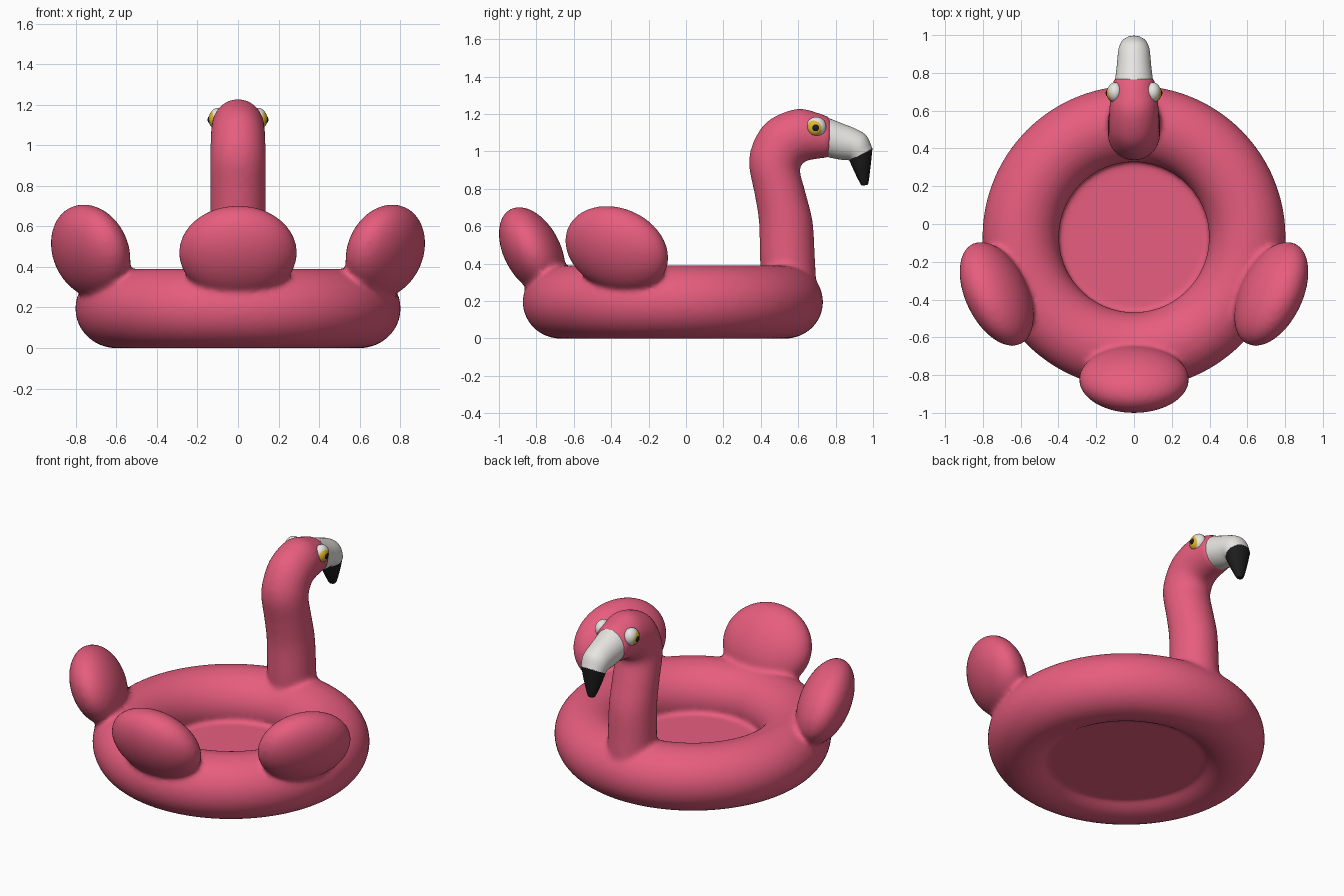
import bpy, bmesh
from math import cos, sin, tau
from mathutils import Matrix, Vector

if "Cube" in bpy.data.objects:
    bpy.data.objects.remove(bpy.data.objects["Cube"])


def material(name, color):
    m = bpy.data.materials.new(name)
    m.diffuse_color = (*color, 1)
    m.use_nodes = True
    m.node_tree.nodes["Principled BSDF"].inputs["Base Color"].default_value = m.diffuse_color
    return m


PINK = material("pink", (0.80, 0.11, 0.21))
WHITE = material("white", (0.80, 0.79, 0.76))
BLACK = material("black", (0.012, 0.012, 0.012))
YELLOW = material("yellow", (0.75, 0.48, 0.03))


def loft(bm, rings, closed=False):
    """Skin rings of points; cap the ends unless the loft closes on itself."""
    rows = [[bm.verts.new(p) for p in ring] for ring in rings]
    n = len(rows[0])
    pairs = list(zip(rows, rows[1:])) + ([(rows[-1], rows[0])] if closed else [])
    for a, b in pairs:
        for i in range(n):
            j = (i + 1) % n
            bm.faces.new((a[i], a[j], b[j], b[i]))
    if not closed:
        bm.faces.new(rows[0])
        bm.faces.new(rows[-1])


def tube_rings(sections, sides=40, steps=5):
    """Sections (y, z outer, y, z inner, half width) smoothed into elliptical rings."""
    s = [Vector(v) for v in sections]
    s = [2 * s[0] - s[1]] + s + [2 * s[-1] - s[-2]]
    fine = []
    for a, b, c, d in zip(s, s[1:], s[2:], s[3:]):
        for k in range(steps):
            t = k / steps
            fine.append(0.5 * (2 * b + (c - a) * t + (2 * a - 5 * b + 4 * c - d) * t * t
                               + (3 * b - a - 3 * c + d) * t ** 3))
    fine.append(s[-2])
    rings = []
    for oy, oz, iy, iz, w in fine:
        out, inn = Vector((0, oy, oz)), Vector((0, iy, iz))
        mid, half = (out + inn) / 2, (out - inn) / 2
        rings.append([mid + half * cos(tau * i / sides) + Vector((w * sin(tau * i / sides), 0, 0))
                      for i in range(sides)])
    return rings


def ellipsoid(bm, center, rows):
    m = Matrix.Translation(center) @ Matrix(rows).to_4x4()
    bmesh.ops.create_uvsphere(bm, u_segments=40, v_segments=24, radius=1, matrix=m)


def finish(bm, name, mat):
    bmesh.ops.recalc_face_normals(bm, faces=bm.faces)
    for f in bm.faces:
        f.smooth = len(f.verts) <= 4
    me = bpy.data.meshes.new(name)
    bm.to_mesh(me)
    bm.free()
    me.materials.append(mat)
    ob = bpy.data.objects.new(name, me)
    bpy.context.collection.objects.link(ob)
    return ob


# Inflatable body: ring and floor
body = bmesh.new()
rings = []
for i in range(96):
    a = tau * i / 96
    ring = []
    for j in range(40):
        b = tau * j / 40
        r = 0.6 + 0.203 * cos(b)
        ring.append((r * cos(a), r * sin(a) - 0.07, 0.195 + 0.196 * sin(b)))
    rings.append(ring)
loft(body, rings, closed=True)
bmesh.ops.create_cone(body, cap_ends=True, segments=64, radius1=0.5, radius2=0.5,
                      depth=0.08, matrix=Matrix.Translation((0, -0.07, 0.09)))

# Tail and side wings as leaning ellipsoids
ellipsoid(body, (0, -0.823, 0.47), ((0.292, 0, 0), (0, 0.178, 0), (0, -0.092, 0.214)))
for s in (-1, 1):
    ellipsoid(body, (s * 0.727, -0.37, 0.477),
              ((0.197, 0, 0), (s * 0.118, 0.25, 0), (s * 0.041, -0.0704, 0.217)))

# Neck and head
loft(body, tube_rings([
    (0.705, 0.22, 0.41, 0.22, 0.14)[2:4] + (0.70, 0.22, 0.14),
    (0.395, 0.42, 0.69, 0.42, 0.14),
    (0.39, 0.62, 0.678, 0.62, 0.138),
    (0.367, 0.77, 0.642, 0.77, 0.138),
    (0.337, 0.93, 0.61, 0.89, 0.138),
    (0.36, 1.05, 0.617, 0.925, 0.136),
    (0.44, 1.165, 0.63, 0.942, 0.134),
    (0.59, 1.228, 0.655, 0.952, 0.13),
    (0.70, 1.208, 0.70, 0.960, 0.12),
    (0.775, 1.18, 0.77, 0.968, 0.107)]))

# Fuse the parts with soft seams
ob = finish(body, "float_body", PINK)
mod = ob.modifiers.new("fuse", 'REMESH')
mod.mode = 'VOXEL'
mod.voxel_size = 0.015
mod.use_smooth_shade = True
mod = ob.modifiers.new("soften", 'SMOOTH')
mod.factor = 0.5
mod.iterations = 8

# Beak and its dark tip
bm = bmesh.new()
loft(bm, tube_rings([
    (0.72, 1.185, 0.72, 0.978, 0.103),
    (0.765, 1.177, 0.76, 0.969, 0.10),
    (0.84, 1.148, 0.82, 0.957, 0.092),
    (0.92, 1.115, 0.868, 0.953, 0.086),
    (0.968, 1.08, 0.874, 0.952, 0.083),
    (0.997, 1.015, 0.876, 0.952, 0.076)]))
finish(bm, "beak", WHITE)
bm = bmesh.new()
loft(bm, tube_rings([
    (0.997, 1.018, 0.872, 0.955, 0.076),
    (0.988, 0.93, 0.903, 0.885, 0.054),
    (0.976, 0.835, 0.933, 0.826, 0.026),
    (0.968, 0.82, 0.943, 0.818, 0.014)]))
finish(bm, "beak_tip", BLACK)

# Eyes: white, iris, pupil
for side, s in (("left", -1), ("right", 1)):
    for part, mat, c, w, r in (("eye", WHITE, (0.100, 0.697, 1.132), 0.042, 0.053),
                               ("iris", YELLOW, (0.113, 0.693, 1.129), 0.032, 0.045),
                               ("pupil", BLACK, (0.130, 0.693, 1.127), 0.020, 0.023)):
        bm = bmesh.new()
        ellipsoid(bm, (s * c[0], c[1], c[2]), ((w, 0, 0), (0, r, 0), (0, 0, r)))
        finish(bm, f"{side}_{part}", mat)
